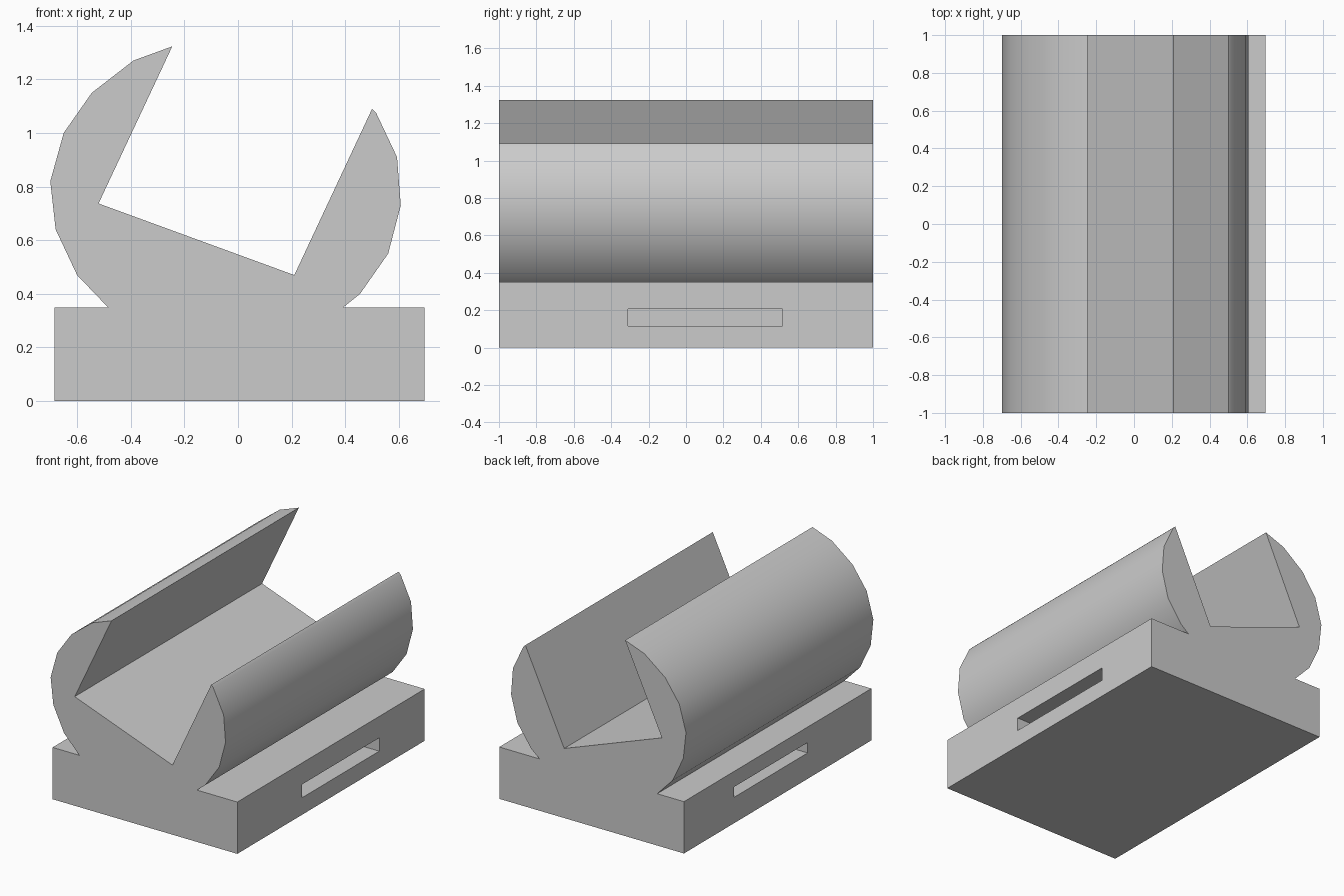
import bpy, bmesh, math

# Remove the default cube
cube = bpy.data.objects.get("Cube")
if cube:
    bpy.data.objects.remove(cube, do_unlink=True)

grey = bpy.data.materials.new("light grey")
grey.use_nodes = True
colour = (0.6, 0.6, 0.6, 1)
grey.diffuse_color = colour
grey.node_tree.nodes["Principled BSDF"].inputs["Base Color"].default_value = colour


def extrude_profile(name, points, y0, y1):
    """Extrude an x-z outline along y into a closed solid."""
    bm = bmesh.new()
    face = bm.faces.new([bm.verts.new((x, y0, z)) for x, z in points])
    new = bmesh.ops.extrude_face_region(bm, geom=[face])["geom"]
    verts = [g for g in new if isinstance(g, bmesh.types.BMVert)]
    bmesh.ops.translate(bm, verts=verts, vec=(0, y1 - y0, 0))
    bmesh.ops.recalc_face_normals(bm, faces=bm.faces)
    mesh = bpy.data.meshes.new(name)
    bm.to_mesh(mesh)
    bm.free()
    obj = bpy.data.objects.new(name, mesh)
    bpy.context.collection.objects.link(obj)
    mesh.materials.append(grey)
    return obj


# Outline: base block, tall curved arm, tilted seat, short curved arm
base_left = [(0.695, 0), (-0.685, 0), (-0.685, 0.35)]
tall_arm = [(-0.485, 0.35), (-0.60, 0.47), (-0.68, 0.64), (-0.70, 0.82),
            (-0.65, 1.0), (-0.545, 1.15), (-0.39, 1.27), (-0.245, 1.323)]
seat = [(-0.52, 0.737), (0.21, 0.47)]
short_arm = [(0.50, 1.09), (0.515, 1.075), (0.593, 0.91), (0.607, 0.73),
             (0.56, 0.55), (0.455, 0.40), (0.393, 0.35)]
base_right = [(0.695, 0.35)]
body = extrude_profile("cradle_body", base_left + tall_arm + seat + short_arm + base_right, -1, 1)


def cut_slot(name, x0, x1, y0, y1, z0, z1):
    """Cut a rectangular pocket into the body."""
    box = [(x0, z0), (x1, z0), (x1, z1), (x0, z1)]
    cutter = extrude_profile(name, box, y0, y1)
    cutter.hide_render = True
    mod = body.modifiers.new(name, "BOOLEAN")
    mod.operation = "DIFFERENCE"
    mod.solver = "EXACT"
    mod.object = cutter
    bpy.context.view_layer.objects.active = body
    bpy.ops.object.modifier_apply(modifier=name)
    bpy.data.objects.remove(cutter, do_unlink=True)


# Blind slots in the two long sides of the base
cut_slot("left_slot", 0.35, 0.8, -0.31, 0.515, 0.115, 0.205)
cut_slot("right_slot", -0.8, -0.35, -0.32, 0.465, 0.175, 0.245)

# Smooth curved arms, crisp edges elsewhere
bpy.ops.object.select_all(action="DESELECT")
body.select_set(True)
bpy.context.view_layer.objects.active = body
bpy.ops.object.shade_smooth_by_angle(angle=math.radians(30))
